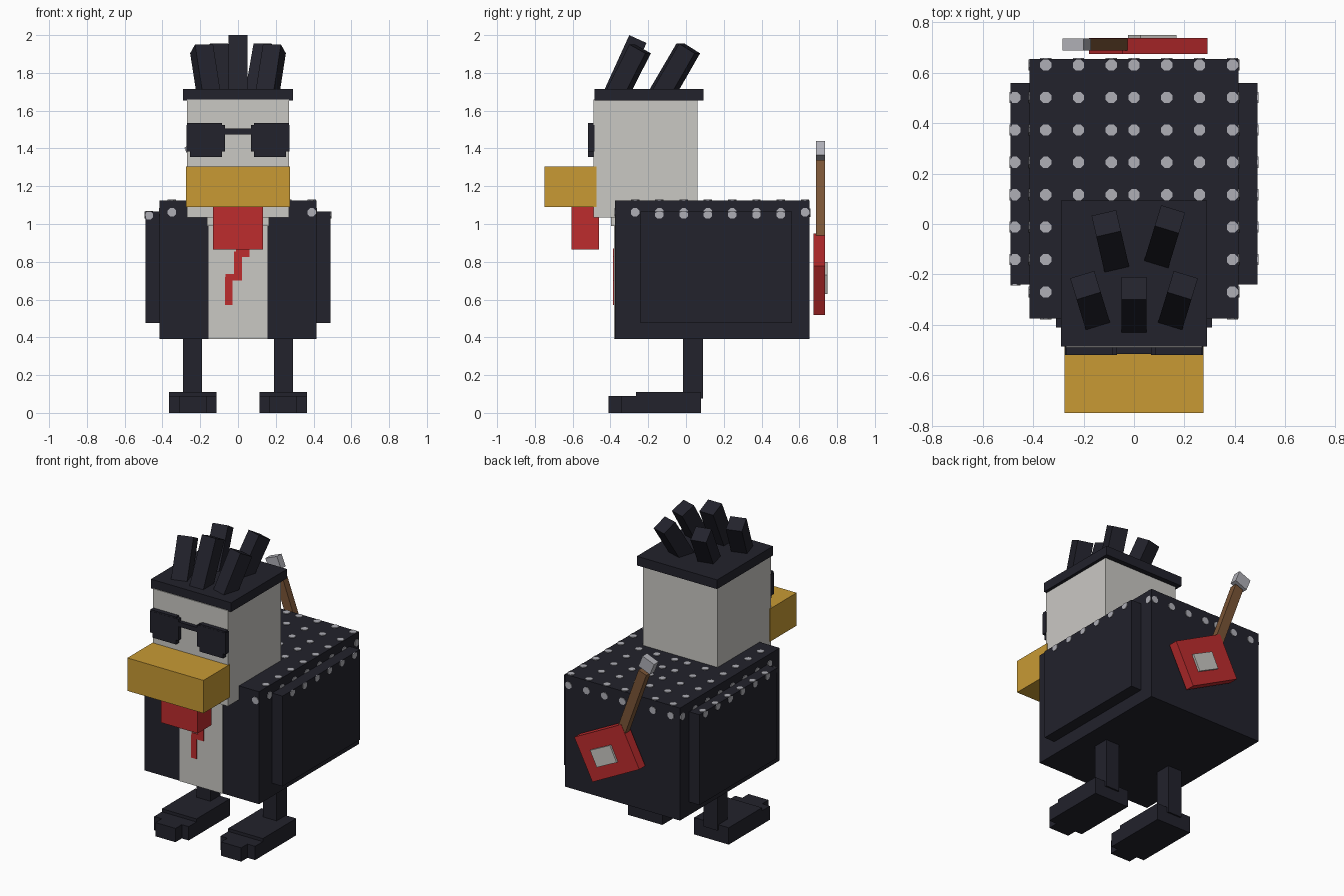
import bpy, bmesh, math
from mathutils import Matrix, Vector

if "Cube" in bpy.data.objects:
    bpy.data.objects.remove(bpy.data.objects["Cube"])


def mat(name, r, g, b):
    m = bpy.data.materials.new(name)
    m.diffuse_color = (r, g, b, 1)
    m.use_nodes = True
    m.node_tree.nodes["Principled BSDF"].inputs["Base Color"].default_value = m.diffuse_color
    return m


NAVY = mat("dark_navy", 0.016, 0.016, 0.025)
WHITE = mat("off_white", 0.59, 0.58, 0.55)
GOLD = mat("gold", 0.578, 0.323, 0.034)
RED = mat("red", 0.51, 0.025, 0.027)
GREY = mat("stud_grey", 0.43, 0.43, 0.47)
BROWN = mat("brown", 0.195, 0.09, 0.037)


def finish(bm, name, material):
    bmesh.ops.recalc_face_normals(bm, faces=bm.faces)
    me = bpy.data.meshes.new(name)
    bm.to_mesh(me)
    bm.free()
    me.materials.append(material)
    ob = bpy.data.objects.new(name, me)
    bpy.context.collection.objects.link(ob)
    return ob


def add_box(bm, x0, x1, y0, y1, z0, z1, m=Matrix()):
    s = Matrix.Diagonal((x1 - x0, y1 - y0, z1 - z0, 1))
    t = Matrix.Translation(((x0 + x1) / 2, (y0 + y1) / 2, (z0 + z1) / 2))
    bmesh.ops.create_cube(bm, size=1, matrix=m @ t @ s)


def boxes(name, material, *parts):
    bm = bmesh.new()
    for p in parts:
        add_box(bm, *p)
    return finish(bm, name, material)


# Body, shirt front and collar
boxes("body", NAVY, (-0.415, 0.415, -0.375, 0.655, 0.39, 1.125))
boxes("shirt_front", WHITE, (-0.155, 0.155, -0.381, -0.372, 0.391, 1.05))
boxes("collar", WHITE, (-0.165, 0.165, -0.397, -0.3, 0.99, 1.06))

# Head, beak and wattle
boxes("head", WHITE, (-0.27, 0.27, -0.49, 0.06, 1.035, 1.66))
boxes("beak", GOLD, (-0.275, 0.275, -0.75, -0.475, 1.09, 1.305))
boxes("wattle", RED, (-0.132, 0.132, -0.605, -0.46, 0.865, 1.09))
boxes("red_drip", RED,
      (-0.01, 0.06, -0.387, -0.38, 0.825, 0.87),
      (-0.02, 0.02, -0.387, -0.38, 0.70, 0.855),
      (-0.065, 0.01, -0.3865, -0.38, 0.70, 0.735),
      (-0.07, -0.03, -0.387, -0.38, 0.57, 0.72))

# Wings, legs, feet and sunglasses lenses on both sides
for side, s in (("left", -1), ("right", 1)):
    def mirrored(name, *parts):
        boxes(f"{side}_{name}", NAVY,
              *[(min(s * p[0], s * p[1]), max(s * p[0], s * p[1]), *p[2:]) for p in parts])
    mirrored("wing", (0.41, 0.49, -0.24, 0.56, 0.475, 1.065))
    mirrored("leg", (0.19, 0.29, -0.015, 0.09, 0.075, 0.4))
    mirrored("foot", (0.115, 0.365, -0.265, 0.08, 0, 0.11),
             (0.115, 0.365, -0.345, -0.26, 0, 0.09),
             (0.165, 0.31, -0.41, -0.34, 0, 0.09))
    mirrored("lens", (0.068, 0.273, -0.52, -0.485, 1.385, 1.525),
             (0.085, 0.27, -0.519, -0.486, 1.50, 1.535),
             (0.085, 0.255, -0.519, -0.486, 1.355, 1.40))
boxes("glasses_bridge", NAVY, (-0.08, 0.08, -0.515, -0.485, 1.475, 1.505))

# Hair cap and leaning tufts: base front point, sideways turn, lean, length
boxes("hair_cap", NAVY, (-0.29, 0.29, -0.485, 0.093, 1.655, 1.715))
TUFTS = [(0, -0.43, 0, 24.5, 0.313),
         (-0.143, -0.405, 17, 28, 0.267), (0.143, -0.405, -17, 28, 0.267),
         (-0.068, -0.18, 13, 31, 0.28), (0.088, -0.16, -17, 31, 0.28)]
bm = bmesh.new()
for x, y, turn, lean, length in TUFTS:
    m = (Matrix.Translation((x, y, 1.715)) @ Matrix.Rotation(math.radians(turn), 4, 'Z')
         @ Matrix.Rotation(math.radians(-lean), 4, 'X'))
    add_box(bm, -0.05, 0.05, 0, 0.1, 0, length, m)
finish(bm, "hair_tufts", NAVY)


# Flat octagonal studs, trimmed where they meet an edge
def stud(bm, centre, axis, lo=(-9, -9, -9), hi=(9, 9, 9)):
    c = Vector(centre)
    a, b = [i for i in range(3) if i != axis]
    ring = []
    for k in range(8):
        p = c.copy()
        t = math.pi * (k + 0.5) / 4
        p[a] += 0.024 * math.cos(t)
        p[b] += 0.024 * math.sin(t)
        for i in (a, b):
            p[i] = min(max(p[i], lo[i]), hi[i])
        ring.append(p)
    sign = 1 if c[axis] > 0 else -1
    out = Vector((0, 0, 0))
    out[axis] = 0.004 * sign
    low = [bm.verts.new(p - out * 0.5) for p in ring]
    top = [bm.verts.new(p + out) for p in ring]
    bm.faces.new(top)
    for k in range(8):
        n = (k + 1) % 8
        bm.faces.new((low[k], low[n], top[n], top[k]))


COLS = [-0.35, -0.22, -0.09, 0, 0.13, 0.26, 0.39]
ROWS = [0.63 - 0.1285 * k for k in range(8)]
bm = bmesh.new()
for y in ROWS:
    for x in COLS:
        if y > 0.1 or abs(x) > 0.3:
            stud(bm, (x, y, 1.125), 2)
    for s in (-1, 1):
        stud(bm, (s * 0.415, y, 1.062), 0)
        if -0.2 < y < 0.55:
            stud(bm, (s * 0.49, y, 1.05), 0, hi=(9, 9, 1.065))
    if -0.2 < y < 0.55:
        stud(bm, (-0.473, y, 1.065), 2, lo=(-0.49, -9, -9))
for x in COLS:
    stud(bm, (x, 0.655, 1.06), 1)
for x in (-0.35, 0.39):
    stud(bm, (x, -0.375, 1.062), 1)
stud(bm, (-0.473, -0.24, 1.045), 1, lo=(-0.49, -9, -9))
finish(bm, "studs", GREY)


# Instrument standing behind the back: tilted blocks
def tilted(name, material, x, z, w, h, y0, y1, lean):
    bm = bmesh.new()
    m = Matrix.Translation((x, 0, z)) @ Matrix.Rotation(math.radians(lean), 4, 'Y')
    add_box(bm, -w / 2, w / 2, y0, y1, -h / 2, h / 2, m)
    return finish(bm, name, material)


tilted("instrument_body", RED, 0.057, 0.735, 0.38, 0.29, 0.675, 0.737, 27)
tilted("instrument_plate", WHITE, 0.073, 0.715, 0.16, 0.11, 0.73, 0.75, 26)
tilted("instrument_neck", BROWN, -0.11, 1.085, 0.06, 0.52, 0.688, 0.735, -20)
tilted("instrument_head", GREY, -0.227, 1.385, 0.09, 0.08, 0.688, 0.735, -22)
